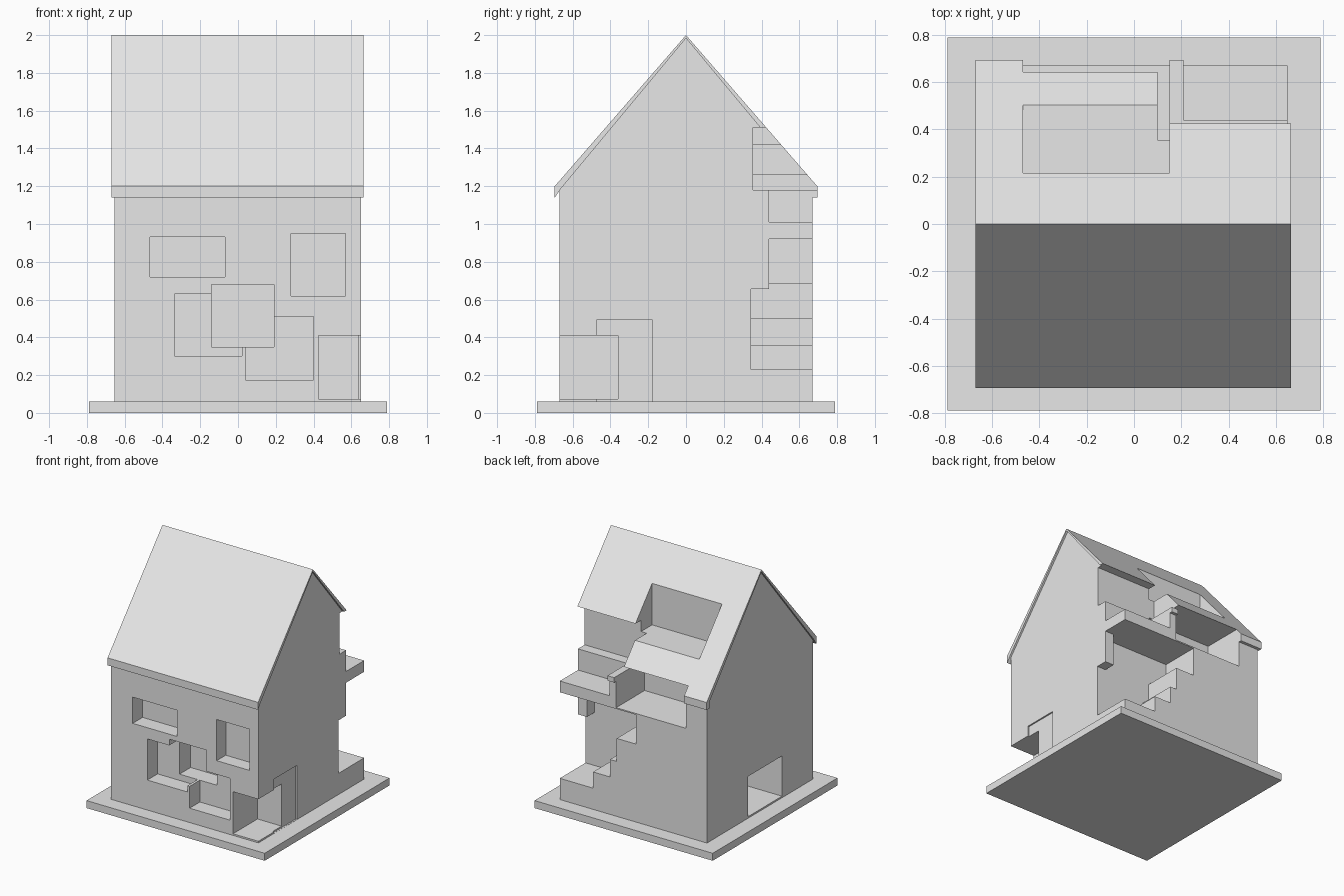
import bpy, bmesh

if "Cube" in bpy.data.objects:
    bpy.data.objects.remove(bpy.data.objects["Cube"])

grey = bpy.data.materials.new("plain grey")
grey.diffuse_color = (0.8, 0.8, 0.8, 1)
grey.use_nodes = True
grey.node_tree.nodes["Principled BSDF"].inputs["Base Color"].default_value = grey.diffuse_color


def make_object(name, bm):
    bmesh.ops.recalc_face_normals(bm, faces=bm.faces)
    mesh = bpy.data.meshes.new(name)
    bm.to_mesh(mesh)
    bm.free()
    mesh.materials.append(grey)
    obj = bpy.data.objects.new(name, mesh)
    bpy.context.collection.objects.link(obj)
    return obj


def extrude_x(name, profile, x0, x1):
    """Extrude a closed (y, z) profile along x."""
    bm = bmesh.new()
    face = bm.faces.new([bm.verts.new((x0, y, z)) for y, z in profile])
    res = bmesh.ops.extrude_face_region(bm, geom=[face])
    verts = [g for g in res["geom"] if isinstance(g, bmesh.types.BMVert)]
    bmesh.ops.translate(bm, verts=verts, vec=(x1 - x0, 0, 0))
    return make_object(name, bm)


def box(name, x0, x1, y0, y1, z0, z1):
    return extrude_x(name, [(y0, z0), (y1, z0), (y1, z1), (y0, z1)], x0, x1)


# Ground plinth
box("base", -0.79, 0.79, -0.79, 0.79, 0, 0.06)

# Solid gabled house block
walls = extrude_x("walls", [(-0.67, 0.055), (0.67, 0.055), (0.67, 1.2),
                            (0, 1.99), (-0.67, 1.2)], -0.655, 0.65)

# Thin folded roof with short vertical eaves
roof = extrude_x("roof", [(-0.695, 1.14), (-0.695, 1.2), (0, 2), (0.695, 1.2),
                          (0.695, 1.14), (0.66, 1.14), (0.66, 1.19),
                          (0, 1.983), (-0.66, 1.19)], -0.67, 0.665)

OUT = 0.9  # cutters run past the outside of the house
openings = [
    # Front windows
    (-0.465, -0.07, -OUT, -0.545, 0.72, 0.93),
    (0.28, 0.57, -OUT, -0.555, 0.62, 0.95),
    (-0.335, 0.02, -OUT, -0.54, 0.30, 0.63),
    (-0.14, 0.19, -OUT, -0.40, 0.35, 0.68),
    (0.04, 0.40, -OUT, -0.54, 0.175, 0.51),
    # Corner porch, shallow side door, opposite side doorway
    (0.425, OUT, -OUT, -0.36, 0.073, 0.41),
    (0.638, OUT, -0.47, -0.18, 0.061, 0.495),
    (-OUT, -0.35, -0.28, 0.15, 0.073, 0.395),
    # Roof terrace, upper corner, balcony and loggia
    (-0.47, 0.15, 0.215, OUT, 1.42, 1.9),
    (0.10, OUT, 0.355, OUT, 1.18, 1.51),
    (0.21, OUT, 0.44, OUT, 1.01, 1.19),
    (-0.47, 0.15, 0.31, OUT, 0.93, 1.26),
    # Covered corner beside the steps
    (0.56, OUT, 0.44, OUT, 0.64, 0.92),
    (0.355, OUT, 0.345, OUT, 0.23, 0.655),
]
# Stepped recess under the balcony
for x0, z0 in [(-0.025, 0.685), (0.145, 0.5), (0.205, 0.36)]:
    openings.append((x0, 0.57, 0.345, OUT, z0, 0.92))

# Cut every opening from walls and roof, then bake the result
cutters = [box("opening_cutter", *dims) for dims in openings]
for cutter in cutters:
    cutter.hide_render = True
for obj in (walls, roof):
    for cutter in cutters:
        if obj is roof and max(v.co.z for v in cutter.data.vertices) < 1.14:
            continue
        mod = obj.modifiers.new("opening", 'BOOLEAN')
        mod.operation = 'DIFFERENCE'
        mod.solver = 'EXACT'
        mod.object = cutter
    bpy.context.view_layer.update()
    graph = bpy.context.evaluated_depsgraph_get()
    baked = bpy.data.meshes.new_from_object(obj.evaluated_get(graph))
    obj.modifiers.clear()
    obj.data = baked
for cutter in cutters:
    bpy.data.objects.remove(cutter)
